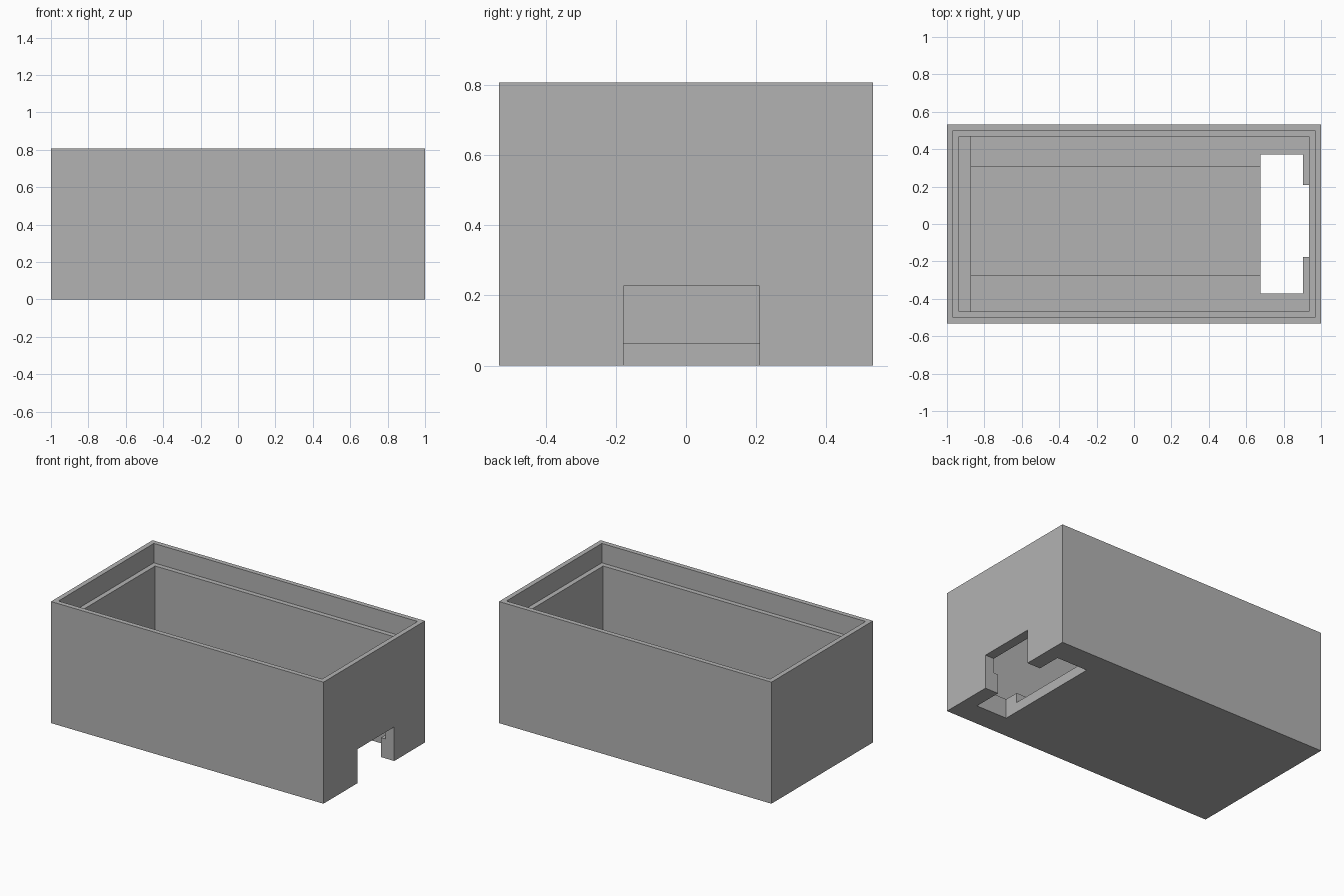
import bpy

if "Cube" in bpy.data.objects:
    bpy.data.objects.remove(bpy.data.objects["Cube"], do_unlink=True)

U = 1 / 31  # one design unit, half the length is 31
GREY = (0.45, 0.45, 0.45, 1)

grey = bpy.data.materials.new("plain grey plastic")
grey.use_nodes = True
grey.diffuse_color = GREY
grey.node_tree.nodes["Principled BSDF"].inputs["Base Color"].default_value = GREY


def block(name, x, y, z):
    """Box between the given (low, high) pairs, in design units."""
    low, high = zip(x, y, z)
    bpy.ops.mesh.primitive_cube_add(
        size=1, location=[(a + b) / 2 * U for a, b in zip(low, high)])
    obj = bpy.context.object
    obj.name = name
    obj.scale = [(b - a) * U for a, b in zip(low, high)]
    bpy.ops.object.transform_apply(location=True, rotation=False, scale=True)
    obj.data.materials.append(grey)
    return obj


def carve(target, name, x, y, z):
    """Cut a box-shaped pocket out of the target."""
    cutter = block(name, x, y, z)
    cutter.hide_render = True
    mod = target.modifiers.new(name, "BOOLEAN")
    mod.operation = "DIFFERENCE"
    mod.solver = "EXACT"
    mod.object = cutter
    bpy.ops.object.select_all(action="DESELECT")
    bpy.context.view_layer.objects.active = target
    target.select_set(True)
    bpy.ops.object.modifier_apply(modifier=mod.name)
    bpy.data.objects.remove(cutter, do_unlink=True)


# Outer shell
case = block("open_enclosure", (-31, 31), (-16.5, 16.5), (0, 25))

# Recess for the lid, then the main cavity above the end shelf
carve(case, "lid_recess", (-30, 30), (-15.5, 15.5), (21, 30))
carve(case, "main_cavity", (-29, 29), (-14.5, 14.5), (7, 28))

# Lower cavity down to the side ledges, leaving the end shelf
carve(case, "lower_cavity", (-27, 29), (-14.5, 14.5), (4, 15))

# Off-centre channel in the floor
carve(case, "floor_channel", (-27, 24), (-8.5, 9.5), (2, 10))

# Opening through the floor and port through the end wall
carve(case, "floor_opening", (21, 28), (-11.5, 11.5), (-3, 9))
carve(case, "end_port", (25, 34), (-5.5, 6.5), (-2, 7))
